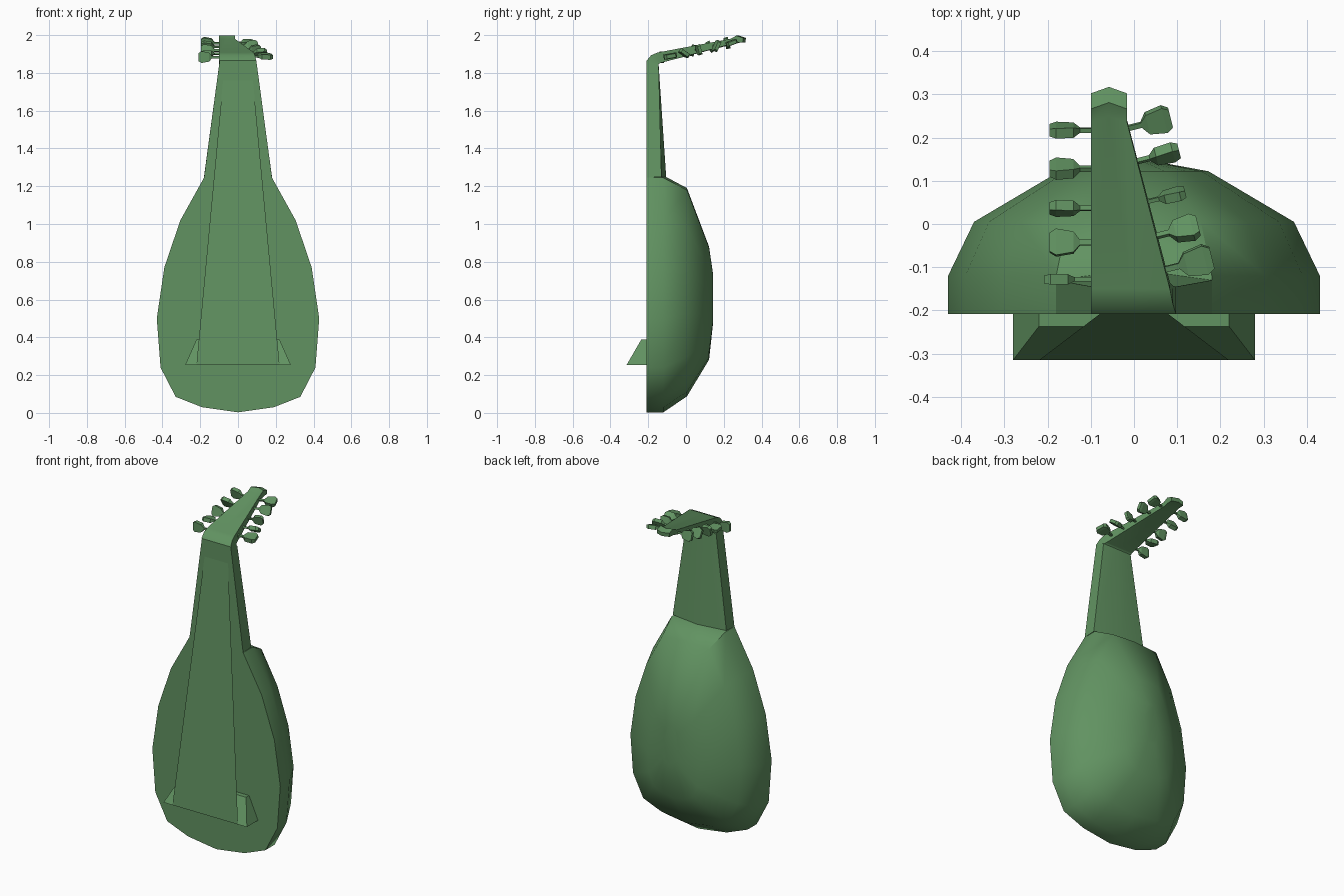
import bpy, bmesh, math
from mathutils import Matrix, Vector

if "Cube" in bpy.data.objects:
    bpy.data.objects.remove(bpy.data.objects["Cube"])

mat = bpy.data.materials.new("green_wood")
mat.diffuse_color = (0.12, 0.29, 0.12, 1)
mat.use_nodes = True
mat.node_tree.nodes["Principled BSDF"].inputs["Base Color"].default_value = mat.diffuse_color


def make(name, verts, faces, smooth=None, solid=True):
    bm = bmesh.new()
    vs = [bm.verts.new(v) for v in verts]
    for f in faces:
        bm.faces.new([vs[i] for i in f])
    if solid:
        bmesh.ops.remove_doubles(bm, verts=bm.verts, dist=1e-5)
        bmesh.ops.recalc_face_normals(bm, faces=bm.faces)
    me = bpy.data.meshes.new(name)
    bm.to_mesh(me)
    bm.free()
    me.materials.append(mat)
    ob = bpy.data.objects.new(name, me)
    bpy.context.collection.objects.link(ob)
    if smooth:
        bpy.ops.object.select_all(action='DESELECT')
        ob.select_set(True)
        bpy.context.view_layer.objects.active = ob
        bpy.ops.object.shade_smooth_by_angle(angle=math.radians(smooth))
    return ob


def loft(name, rings, smooth=None):
    n = len(rings[0])
    verts = [p for r in rings for p in r]
    faces = [(k * n + i, k * n + (i + 1) % n, (k + 1) * n + (i + 1) % n, (k + 1) * n + i)
             for k in range(len(rings) - 1) for i in range(n)]
    faces += [tuple(range(n)), tuple(range(len(verts) - n, len(verts)))]
    return make(name, verts, faces, smooth)


# Bowl: pear outline, then shrinking copies of it towards the back
half = [(0.19, 0.03), (0.33, 0.085), (0.41, 0.24), (0.43, 0.5),
        (0.39, 0.77), (0.305, 1.02), (0.18, 1.245)]
outline = [(0, 0.003)] + half + [(0, 1.257)] + [(-x, z) for x, z in reversed(half)]


def bowl_ring(y, sx, z0, z1):
    return [(x * sx, y, z0 + (z1 - z0) * z / 1.257) for x, z in outline]


loft("bowl", [bowl_ring(-0.208, 1, 0, 1.257), bowl_ring(-0.12, 1, 0, 1.257),
              bowl_ring(0.005, 0.86, 0.085, 1.19), bowl_ring(0.122, 0.4, 0.28, 0.88),
              bowl_ring(0.144, 0.12, 0.48, 0.73)], 50)

# Neck: tapering, with a slight ridge along the back
def neck_ring(w, z, ye, yc, zb):
    return [(-w, -0.208, z), (w, -0.208, z), (w, ye, zb), (0, yc, zb), (-w, ye, zb)]


loft("neck", [neck_ring(0.18, 1.245, -0.13, -0.105, 1.25),
              neck_ring(0.097, 1.865, -0.145, -0.145, 1.845)], 30)

# Bent-back head with a slanted right edge and a small pointed tip
def head_ring(xr, yt, zt, yb, zb, tip=0):
    xm = (xr - 0.1) / 2
    return [(-0.1, yt, zt), (xm, yt + tip, zt), (xr, yt, zt),
            (xr, yb, zb), (xm, yb + tip, zb), (-0.1, yb, zb)]


loft("head", [head_ring(0.097, -0.208, 1.865, -0.145, 1.845),
              head_ring(0.09, -0.185, 1.893, -0.143, 1.848),
              head_ring(0.083, -0.15, 1.908, -0.135, 1.853),
              head_ring(-0.016, 0.235, 1.98, 0.24, 1.953, 0.014),
              head_ring(-0.016, 0.266, 1.997, 0.27, 1.96, 0.015),
              head_ring(-0.016, 0.302, 1.985, 0.30, 1.962, 0.015)], 30)

# Bridge wedge
def rect(x, y0, z):
    return [(-x, y0, z), (x, y0, z), (x, -0.205, z), (-x, -0.205, z)]


loft("bridge", [rect(0.28, -0.315, 0.253), rect(0.22, -0.237, 0.388)])

# Thin sheet of strings from the bridge to the neck
make("strings", [(-0.22, -0.315, 0.253), (0.22, -0.315, 0.253),
                 (0.079, -0.208, 1.76), (-0.079, -0.208, 1.76)], [(0, 1, 2, 3)], solid=False)

# Tuning pegs: stem and flat paddle, each turned differently
peg_sections = [(-0.03, .006, .005), (0.03, .006, .005), (0.045, .024, .012),
                (0.085, .031, .012), (0.1, .022, .009)]


def peg(name, x, y, z, heading, roll, size):
    m = (Matrix.Translation((x, y, z)) @ Matrix.Rotation(math.radians(heading), 4, 'Z')
         @ Matrix.Rotation(math.radians(roll), 4, 'X'))
    rings = [[m @ Vector((u * size, a * w * size, b * t * size)) for a, b in
              ((-1, -1), (1, -1), (1, 1), (-1, 1))] for u, w, t in peg_sections]
    loft(name, rings)


def head_z(y):
    return 1.903 + 0.215 * y + 0.008


for i, (y, roll) in enumerate([(0.217, 75), (0.128, 60), (0.036, 105), (-0.043, 10), (-0.128, 90)]):
    peg("left_peg_%d" % (i + 1), -0.095 if i < 4 else -0.108, y, head_z(y), 180, roll, 1)

for i, (y, roll, s) in enumerate([(0.222, 20, 1.0), (0.145, 65, 1.0), (0.052, 105, 0.9),
                                  (-0.028, -35, 1.0), (-0.105, 10, 1.12)]):
    x = 0.083 - 0.099 * (y + 0.15) / 0.385
    peg("right_peg_%d" % (i + 1), x, y, head_z(y), 14, roll, s)
